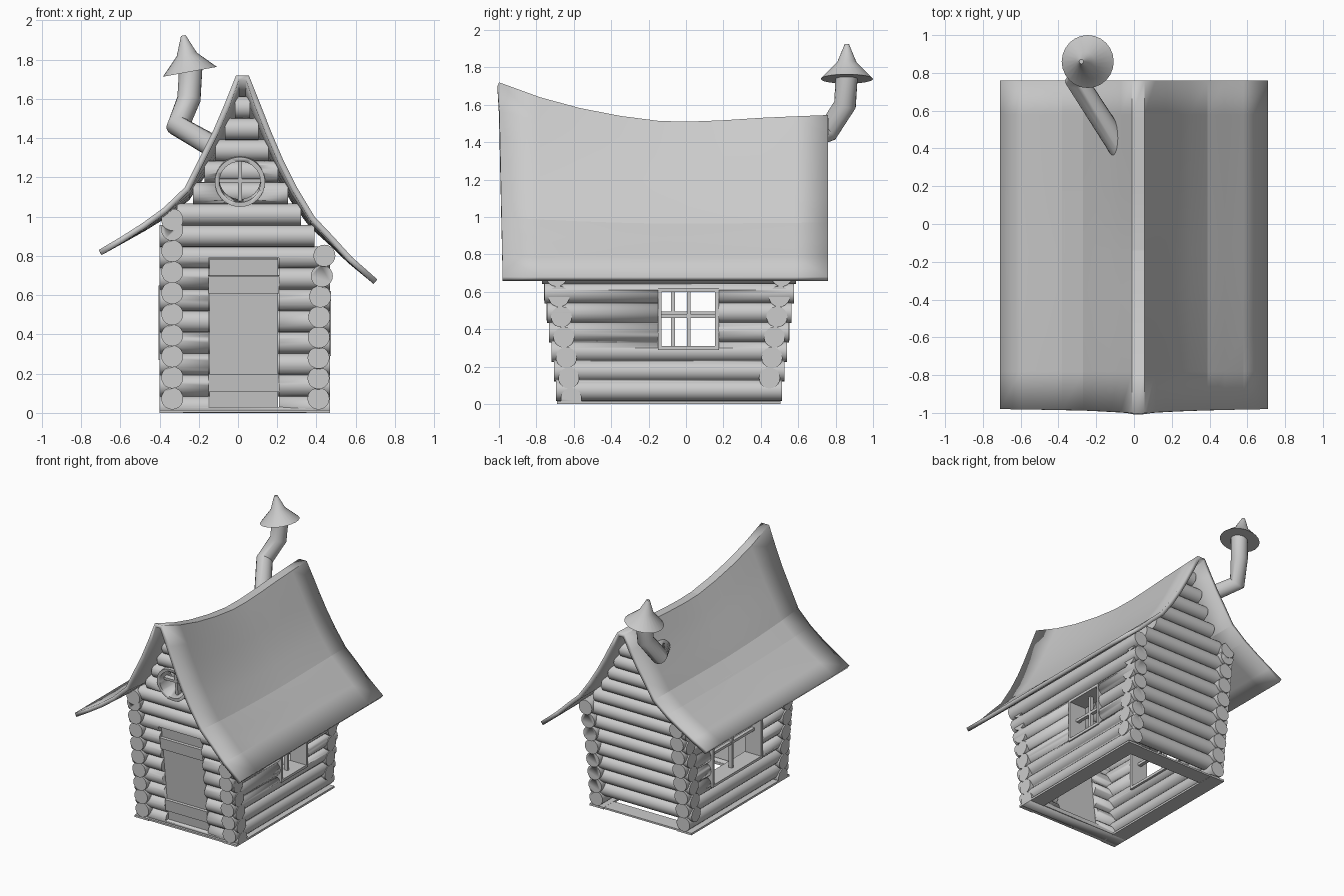
import bpy, bmesh, math
from mathutils import Matrix, Vector

cube = bpy.data.objects.get("Cube")
if cube:
    bpy.data.objects.remove(cube)

GREY = (0.6, 0.6, 0.6, 1)
mat = bpy.data.materials.new("plain grey")
mat.use_nodes = True
mat.diffuse_color = GREY
mat.node_tree.nodes["Principled BSDF"].inputs["Base Color"].default_value = GREY

R = 0.056      # log radius
LEAN = 0.12    # outward lean of the gable walls


def front_y(z):
    return -0.61 - LEAN * z


def back_y(z):
    return 0.43 + LEAN * z


def finish(name, bm, angle=35):
    bmesh.ops.recalc_face_normals(bm, faces=bm.faces)
    mesh = bpy.data.meshes.new(name)
    bm.to_mesh(mesh)
    bm.free()
    mesh.materials.append(mat)
    ob = bpy.data.objects.new(name, mesh)
    bpy.context.collection.objects.link(ob)
    activate(ob)
    bpy.ops.object.shade_smooth_by_angle(angle=math.radians(angle))
    return ob


def activate(ob):
    bpy.ops.object.select_all(action='DESELECT')
    ob.select_set(True)
    bpy.context.view_layer.objects.active = ob


def add_box(bm, lo, hi, tilt=0):
    """Box from corner to corner, optionally leaned about x."""
    lo, hi = Vector(lo), Vector(hi)
    m = Matrix.Translation((lo + hi) / 2) @ Matrix.Rotation(tilt, 4, 'X') @ Matrix.Diagonal((*(hi - lo), 1))
    bmesh.ops.create_cube(bm, size=1, matrix=m)


def add_rod(bm, a, b, r, sides=20):
    a, b = Vector(a), Vector(b)
    m = Matrix.Translation((a + b) / 2) @ (b - a).to_track_quat('Z', 'Y').to_matrix().to_4x4()
    bmesh.ops.create_cone(bm, cap_ends=True, segments=sides, radius1=r, radius2=r,
                          depth=(b - a).length, matrix=m)


def cut(ob, bm):
    """Subtract a closed shape and throw the cutter away."""
    tool = finish("cutter", bm)
    tool.hide_render = True
    mod = ob.modifiers.new("cut", 'BOOLEAN')
    mod.operation, mod.solver, mod.object = 'DIFFERENCE', 'EXACT', tool
    mod.use_self = True
    activate(ob)
    bpy.ops.object.modifier_apply(modifier=mod.name)
    bpy.data.objects.remove(tool)


def cut_box(ob, lo, hi, tilt=0):
    bm = bmesh.new()
    add_box(bm, lo, hi, tilt)
    cut(ob, bm)


# Roof shape: cross-section at the front, with a ridge that sags towards the back
PROFILE = [(-.71, .83), (-.6, .895), (-.49, .965), (-.38, 1.045), (-.27, 1.15), (-.2, 1.29),
           (-.13, 1.43), (-.07, 1.57), (-.01, 1.72), (.055, 1.72), (.115, 1.57), (.17, 1.43),
           (.23, 1.29), (.3, 1.15), (.39, 1.0), (.48, .905), (.58, .795), (.71, .68)]
SAG = [(-.98, 0), (-.78, .08), (-.57, .137), (-.35, .18), (-.14, .207), (.02, .21),
       (.2, .203), (.4, .19), (.58, .182), (.76, .175)]


def lerp(table, v):
    for (a, p), (b, q) in zip(table, table[1:]):
        if v <= b:
            return p + (q - p) * (v - a) / (b - a)
    return table[-1][1]


def height_share(x, z):
    low = PROFILE[0][1] if x < .02 else PROFILE[-1][1]
    return max(0, (z - low) / (1.72 - low))


def roof_z(x, y):
    z = lerp(PROFILE, x)
    return z - lerp(SAG, y) * height_share(x, z) ** 1.5


bm = bmesh.new()
rows = []
for i, (y, _) in enumerate(SAG):
    rows.append([bm.verts.new((x, y - (.02 * height_share(x, z) if i == 0 else 0), roof_z(x, y)))
                 for x, z in PROFILE])
for r0, r1 in zip(rows, rows[1:]):
    for j in range(len(PROFILE) - 1):
        bm.faces.new((r0[j], r0[j + 1], r1[j + 1], r1[j]))
roof = finish("roof", bm, 5)
if roof.data.polygons[0].normal.z < 0:
    roof.data.flip_normals()
solid = roof.modifiers.new("thickness", 'SOLIDIFY')
solid.thickness, solid.offset = .03, -1
activate(roof)
bpy.ops.object.modifier_apply(modifier=solid.name)


# Gable walls: stacked logs shortened to fit under the roof
def gable_wall(name, wall_y, first):
    bm = bmesh.new()
    for k in range(first, 16):
        z = .03 + .109 * k
        y = wall_y(z)
        ends = []
        for side, limit in ((-1, -.40), (1, .47)):
            x = .02
            while (x - limit) * side < 0 and roof_z(x, y) > z + .085:
                x += side * .005
            ends.append(x)
        if ends[1] - ends[0] > .04:
            add_rod(bm, (ends[0], y, z), (ends[1], y, z), R)
    return finish(name, bm)


front_wall = gable_wall("front_wall_logs", front_y, 0)
gable_wall("back_wall_logs", back_y, 1)
cut_box(front_wall, (-1, -1, -1), (1, 1, 0))
DOOR_Y = front_y(.41)
cut_box(front_wall, (-.15, DOOR_Y - .2, .03), (.21, DOOR_Y + .2, .79))


# Side walls
def side_wall(name, xs, heights):
    bm = bmesh.new()
    for x, z in zip(xs, heights):
        add_rod(bm, (x, front_y(z) - .075, z), (x, back_y(z) + .075, z), R)
    return finish(name, bm)


left_z = [.073 + .104 * k for k in range(8)]
right_z = [.073 + .1075 * k for k in range(9)] + [.985]
left_wall = side_wall("left_wall_logs", [.41 + .03 * (z / .8) ** 4 for z in left_z], left_z)
right_wall = side_wall("right_wall_logs", [-.335] * len(right_z), right_z)


# Side windows: opening, frame and crossing bars
def window(name, wall, x, y0, y1, z0, z1, bar_y, bar_z):
    cut_box(wall, (x - .2, y0 + .01, z0 + .01), (x + .2, y1 - .01, z1 - .01))
    bm = bmesh.new()
    d, w = .07, .02
    for y in (y0, y1 - w):
        add_box(bm, (x - d, y, z0), (x + d, y + w, z1))
    for z in (z0, z1 - w):
        add_box(bm, (x - d, y0 + w, z), (x + d, y1 - w, z + w))
    add_box(bm, (x - .015, bar_y - .01, z0), (x + .015, bar_y + .01, z1))
    add_box(bm, (x - .014, y0, bar_z - .01), (x + .014, y1, bar_z + .01))
    finish(name, bm)


window("left_window", left_wall, .405, -.15, .176, .29, .62, .015, .47)
window("right_window", right_wall, -.335, -.36, .25, .27, .65, -.07, .485)

# Round gable window
GX, GZ = .01, 1.185
GY = front_y(GZ)


def disc(r, depth):
    bm = bmesh.new()
    half = Vector((0, 1, -LEAN)).normalized() * -depth / 2
    half.z = LEAN * half.y
    c = Vector((GX, GY, GZ))
    add_rod(bm, c - half, c + half, r, 32)
    return bm


cut(front_wall, disc(.115, .4))
ring = finish("round_window_frame", disc(.128, .14))
cut(ring, disc(.105, .4))
bm = bmesh.new()
add_box(bm, (GX - .01, GY - .02, GZ - .11), (GX + .01, GY + .02, GZ + .11), LEAN)
add_box(bm, (GX - .11, GY - .018, GZ - .01), (GX + .11, GY + .018, GZ + .01), LEAN)
finish("round_window_bars", bm)

# Door with two cross boards
bm = bmesh.new()
add_box(bm, (-.145, DOOR_Y - .025, .03), (.205, DOOR_Y + .025, .79), LEAN)
finish("door", bm)
bm = bmesh.new()
for z0, z1 in ((.11, .2), (.61, .7)):
    y = front_y((z0 + z1) / 2)
    add_box(bm, (-.15, y - .045, z0), (.21, y, z1), LEAN)
finish("door_boards", bm)

# Ground frame
bm = bmesh.new()
for x0, x1 in ((-.4, -.28), (.35, .47)):
    add_box(bm, (x0, -.69, 0), (x1, .505, .015))
for y0, y1 in ((-.685, -.56), (.38, .5)):
    add_box(bm, (-.39, y0, .001), (.46, y1, .014))
finish("ground_frame", bm)

# Chimney pipe: rings mitred along a bent path
path = [Vector(p) for p in ((-.06, .38, 1.32), (-.305, .76, 1.46), (-.25, .85, 1.6), (-.24, .86, 1.77))]
bm = bmesh.new()
loops = []
for i, p in enumerate(path):
    before = (p - path[max(i - 1, 0)]).normalized()
    after = (path[min(i + 1, 3)] - p).normalized()
    turn = (before + after).to_track_quat('Z', 'Y')
    loops.append([bm.verts.new(p + turn @ Vector((.06 * math.cos(a), .06 * math.sin(a), 0)))
                  for a in [math.tau * k / 20 for k in range(20)]])
# Share a starting direction between neighbouring rings
for i in range(1, 4):
    shift = path[i] - path[i - 1]
    s = min(range(20), key=lambda s: sum((loops[i][(k + s) % 20].co - shift - loops[i - 1][k].co).length
                                         for k in range(20)))
    loops[i] = loops[i][s:] + loops[i][:s]
    for k in range(20):
        n = (k + 1) % 20
        bm.faces.new((loops[i - 1][k], loops[i - 1][n], loops[i][n], loops[i][k]))
bm.faces.new(loops[0])
bm.faces.new(loops[-1])
finish("chimney_pipe", bm)

# Chimney cap: tilted flared cone
bm = bmesh.new()
tilt = Matrix.Translation((-.245, .86, 1.738)) @ Matrix.Rotation(-.18, 4, 'Y')
rings = [[bm.verts.new(tilt @ Vector((r * math.cos(math.tau * k / 24), r * math.sin(math.tau * k / 24), z)))
          for k in range(24)] for r, z in ((.14, 0), (.052, .09), (.012, .188))]
for a, b in zip(rings, rings[1:]):
    for k in range(24):
        bm.faces.new((a[k], a[k - 1], b[k - 1], b[k]))
bm.faces.new(rings[0])
bm.faces.new(rings[-1])
finish("chimney_cap", bm)
